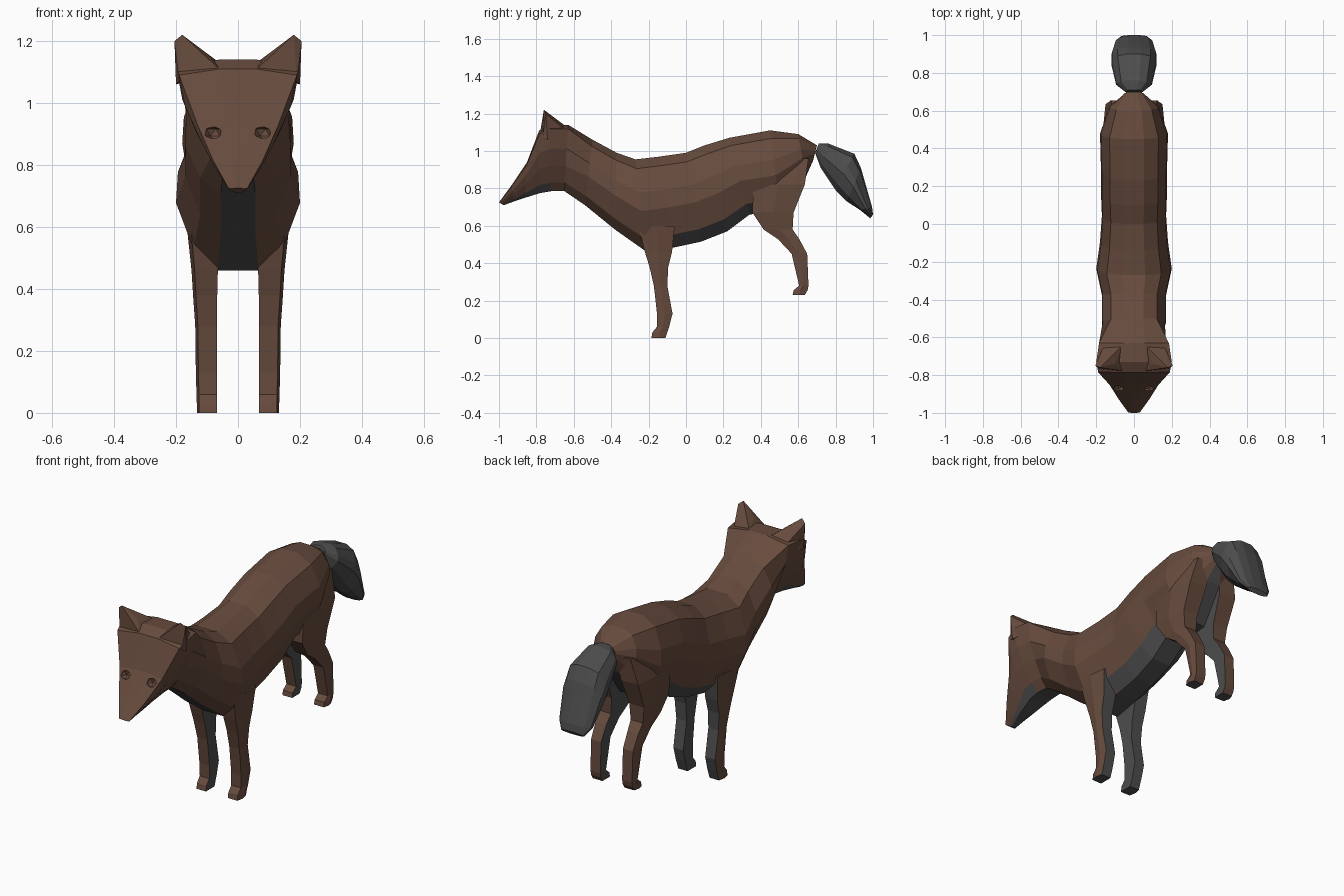
import bpy, bmesh
from mathutils import Matrix, Vector

old = bpy.data.objects.get("Cube")
if old:
    bpy.data.objects.remove(old, do_unlink=True)


def material(name, color):
    mat = bpy.data.materials.new(name)
    mat.use_nodes = True
    mat.diffuse_color = color
    mat.node_tree.nodes["Principled BSDF"].inputs["Base Color"].default_value = color
    return mat


BROWN, GREY = 0, 1
fur = [material("brown_fur", (.135, .07, .047, 1)), material("dark_grey_fur", (.075, .075, .075, 1))]


def finish(name, bm):
    """Turn a bmesh into a flat shaded object carrying both fur colours."""
    bmesh.ops.recalc_face_normals(bm, faces=bm.faces[:])
    mesh = bpy.data.meshes.new(name)
    bm.to_mesh(mesh)
    bm.free()
    for mat in fur:
        mesh.materials.append(mat)
    obj = bpy.data.objects.new(name, mesh)
    bpy.context.collection.objects.link(obj)
    return obj


def loft(name, rings, paint):
    """Skin a list of rings; paint(ring, side) picks the colour of each face."""
    bm = bmesh.new()
    loops = [[bm.verts.new(p) for p in ring] for ring in rings]
    count = len(loops[0])
    for r, (a, b) in enumerate(zip(loops, loops[1:])):
        for s in range(count):
            n = (s + 1) % count
            bm.faces.new((a[s], a[n], b[n], b[s])).material_index = paint(r, s)
    bm.faces.new(loops[0]).material_index = paint(0, 0)
    bm.faces.new(loops[-1]).material_index = paint(len(rings), count // 2)
    return finish(name, bm)


def mirror(obj):
    obj.modifiers.new("mirror", "MIRROR").use_axis = (True, False, False)
    return obj


# Half outlines: fraction of the way down, fraction of the half width
ROUND = [(0, .3), (.1, .72), (.36, .97), (.56, 1), (.86, .72), (1, .33)]
WEDGE = [(0, .3), (.06, 1), (.36, .9), (.62, .7), (.87, .45), (1, .25)]


def section(top_y, top_z, low_y, low_z, width, shape=ROUND):
    """Symmetric closed ring between a spine point and an underside point."""
    top, low = Vector((0, top_y, top_z)), Vector((0, low_y, low_z))
    half = [(w * width, top.lerp(low, t)) for t, w in shape]
    return ([(x, p.y, p.z) for x, p in half] +
            [(-x, p.y, p.z) for x, p in reversed(half)])


# Torso, neck and head, from rump to nose
torso = [
    (.70, 1.03, .68, .95, .05),
    (.60, 1.09, .64, .86, .13),
    (.45, 1.11, .50, .68, .18),
    (.23, 1.07, .34, .66, .175),
    (.10, 1.03, .22, .57, .175),
    (0, .99, .08, .515, .17),
    (-.14, .97, -.06, .485, .18),
    (-.27, .955, -.21, .46, .2),
    (-.37, .99, -.38, .58, .17),
    (-.50, 1.06, -.54, .71, .17),
]
head = [
    (-.63, 1.14, -.65, .785, .185),
    (-.73, 1.14, -.72, .785, .2),
    (-.785, 1.11, -.78, .775, .19),
    (-.85, .94, -.86, .75, .13),
    (-.93, .82, -.92, .73, .08),
    (-1, .725, -.975, .71, .03),
]


def body_paint(ring, side):
    belly = 2 <= ring <= 5 or 11 <= ring <= 14
    return GREY if side == 5 or (belly and side in (4, 6)) else BROWN


body = loft("body", [section(*r) for r in torso] +
            [section(*r, WEDGE) for r in head], body_paint)

# Shallow eye sockets
for label, side in (("left", 1), ("right", -1)):
    bm = bmesh.new()
    place = Matrix.Translation((side * .08, -.872, .905)) @ Matrix.Diagonal((.03, .03, .026, 1))
    bmesh.ops.create_icosphere(bm, subdivisions=1, radius=1, matrix=place)
    cutter = finish(label + "_eye_cutter", bm)
    cutter.hide_render = True
    cutter.hide_set(True)
    cutter.display_type = "WIRE"
    cut = body.modifiers.new(label + "_eye", "BOOLEAN")
    cut.operation, cut.object = "DIFFERENCE", cutter

# Ears
bm = bmesh.new()
for corner in [(.05, -.78, 1.1), (.19, -.765, 1.07), (.2, -.74, 1.06), (.06, -.64, 1.13),
               (.15, -.62, 1.09), (.1, -.74, 1.16), (.18, -.76, 1.22), (.205, -.75, 1.2)]:
    bm.verts.new(corner)
hull = bmesh.ops.convex_hull(bm, input=bm.verts[:])
bmesh.ops.delete(bm, geom=hull["geom_interior"], context="VERTS")
mirror(finish("ears", bm))


def leg_ring(z, front, back, inner, outer):
    """Six sided leg section, counted from the inner front corner."""
    mid, edge = (front + back) / 2, inner + (outer - inner) * .88
    return [(inner, front, z), (edge, front, z), (outer, mid, z),
            (edge, back, z), (inner, back, z), (inner, mid, z)]


# Front legs: brown front and outside, grey back, inside and sole
front_leg = [
    (.60, -.255, -.06, .06, .165),
    (.46, -.22, -.075, .065, .15),
    (.38, -.195, -.095, .067, .145),
    (.28, -.172, -.1, .067, .138),
    (.13, -.155, -.072, .067, .136),
    (.06, -.155, -.09, .067, .134),
    (.03, -.18, -.1, .067, .133),
    (0, -.185, -.11, .067, .133),
]
mirror(loft("front_legs", [leg_ring(*r) for r in front_leg],
            lambda r, s: GREY if s >= 3 else BROWN))

# Hind legs: brown apart from the inside and sole
hind_leg = [
    (.96, .42, .655, .03, .13),
    (.82, .36, .635, .045, .165),
    (.67, .355, .575, .055, .158),
    (.58, .415, .57, .06, .145),
    (.53, .49, .605, .065, .14),
    (.45, .565, .648, .067, .137),
    (.28, .605, .655, .067, .135),
    (.255, .575, .65, .067, .135),
    (.23, .57, .635, .067, .135),
]
mirror(loft("hind_legs", [leg_ring(*r) for r in hind_leg],
            lambda r, s: GREY if s >= 4 or r == len(hind_leg) else BROWN))

# Bushy tail
tail = [
    (.71, 1.04, .69, .99, .045),
    (.76, 1.04, .72, .91, .095),
    (.90, .985, .80, .79, .12),
    (.935, .91, .86, .73, .12),
    (.995, .70, .93, .685, .1),
    (1, .66, .985, .64, .07),
]
loft("tail", [section(*r) for r in tail], lambda r, s: GREY)
